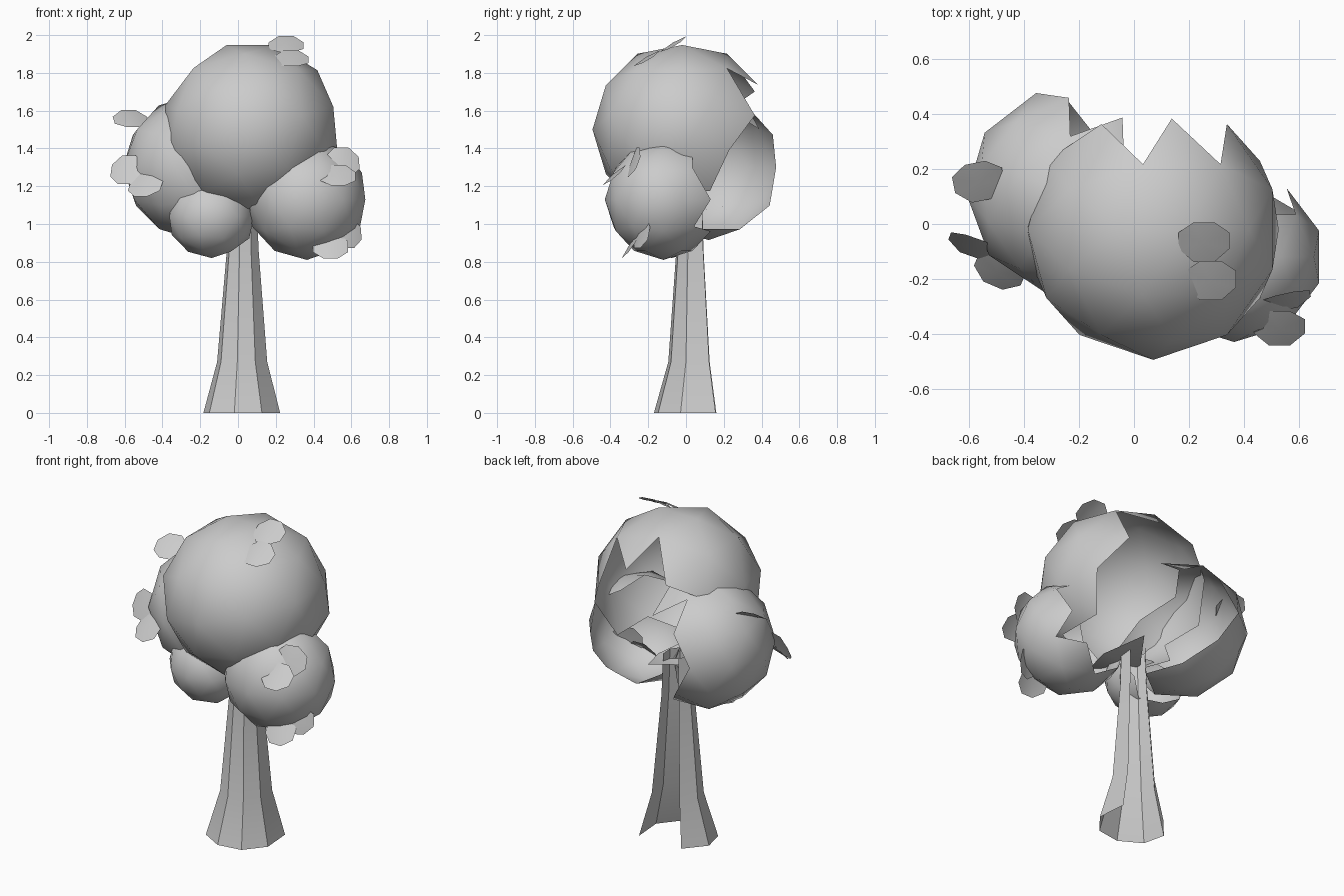
import bpy, bmesh, math
from mathutils import Vector, Euler

if "Cube" in bpy.data.objects:
    bpy.data.objects.remove(bpy.data.objects["Cube"])


def finish(name, bm):
    mesh = bpy.data.meshes.new(name)
    for f in bm.faces:
        f.smooth = True
    bm.to_mesh(mesh)
    bm.free()
    obj = bpy.data.objects.new(name, mesh)
    bpy.context.collection.objects.link(obj)
    return obj


# Trunk: flared eight-sided shell, open at the back
bm = bmesh.new()
levels = [(0.0, 0.02, 0.005, 0.207, 0.178), (0.27, 0.022, 0.022, 0.135, 0.118),
          (0.87, 0.025, 0.025, 0.085, 0.077), (1.12, 0.027, 0.025, 0.075, 0.07)]
rings = []
for z, cx, cy, rx, ry in levels:
    ring = []
    for a, k in ((119, 1), (169, 1), (214, 1), (259, 1), (301, 1), (349, 1), (403, 1.25)):
        t = math.radians(a)
        ring.append(bm.verts.new((cx + k * rx * math.cos(t), cy + k * ry * math.sin(t), z)))
    rings.append(ring)
for lo, hi in zip(rings, rings[1:]):
    for i in range(6):
        bm.faces.new((lo[i], lo[i + 1], hi[i + 1], hi[i]))
for e in bm.edges:
    if abs(e.verts[0].co.z - e.verts[1].co.z) > 0.1:
        e.smooth = False
finish("trunk", bm)


# Foliage clumps: low-poly ball shells, centre, radii, turn, and a test for open areas
def left_open(c):
    behind = c.y > 0.15 and c.x > -0.29 and 1.04 < c.z < 1.54
    return c.x > -0.06 or behind


def right_open(c):
    return c.y > 0.07 or (c.y > -0.02 and c.x < 0.46 and c.z > 0.98)


clumps = {
    "foliage_top": ((0.07, -0.02, 1.50), (0.475, 0.475, 0.465), (0, -16, 0),
                    lambda c: c.y > 0.275 - max(0, 1.42 - c.z) * 0.6),
    "foliage_left": ((-0.225, 0.12, 1.30), (0.385, 0.38, 0.385), (0, 0, 20), left_open),
    "foliage_right": ((0.365, -0.12, 1.13), (0.325, 0.31, 0.32), (0, 0, 0), right_open),
    "foliage_lower": ((-0.14, -0.075, 1.04), (0.235, 0.22, 0.22), (0, 0, 0),
                      lambda c: c.y > 0.03),
}


def inside(p, centre, radii, k=0.93):
    return sum(((p[i] - centre[i]) / radii[i]) ** 2 for i in range(3)) < k * k


for name, (centre, radii, turn, is_open) in clumps.items():
    bm = bmesh.new()
    bmesh.ops.create_icosphere(bm, subdivisions=2, radius=1.0)
    rot = Euler([math.radians(t) for t in turn]).to_matrix()
    for v in bm.verts:
        p = rot @ v.co
        v.co = Vector([centre[i] + p[i] * radii[i] for i in range(3)])
    others = [c for n, c in clumps.items() if n != name]
    gone = []
    for f in bm.faces:
        hidden = any(all(inside(v.co, o[0], o[1]) for v in f.verts) for o in others)
        if hidden or is_open(f.calc_center_median()):
            gone.append(f)
    bmesh.ops.delete(bm, geom=gone, context='FACES')
    finish(name, bm)

# Leaves: small cupped rounded blades standing off the foliage (centre, normal)
leaves = [
    ((0.255, -0.07, 1.96), (0.0, -0.5, 0.85)),
    ((0.28, -0.21, 1.885), (0.0, -0.5, 0.85)),
    ((-0.565, 0.15, 1.565), (0.1, -0.5, 0.8)),
    ((-0.59, -0.09, 1.29), (-0.3, -0.85, 0.4)),
    ((-0.495, -0.18, 1.215), (-0.3, -0.7, 0.65)),
    ((0.555, -0.29, 1.33), (0.2, -0.9, 0.35)),
    ((0.53, -0.385, 1.265), (0.0, -0.65, 0.75)),
    ((0.575, -0.25, 0.955), (0.4, -0.9, 0.2)),
    ((0.49, -0.30, 0.89), (0.0, -0.8, 0.55)),
]
for k, (centre, normal) in enumerate(leaves):
    rot = Vector(normal).to_track_quat('Z', 'Y')
    bm = bmesh.new()
    mid = bm.verts.new(Vector(centre))
    rim = []
    for i in range(8):
        a = math.radians(45 * i + 22.5)
        p = Vector((0.1 * math.cos(a), 0.09 * math.sin(a), -0.02 * abs(math.cos(a))))
        rim.append(bm.verts.new(Vector(centre) + rot @ p))
    for i in range(8):
        bm.faces.new((mid, rim[i], rim[(i + 1) % 8]))
    finish(f"leaf_{k + 1}", bm)
